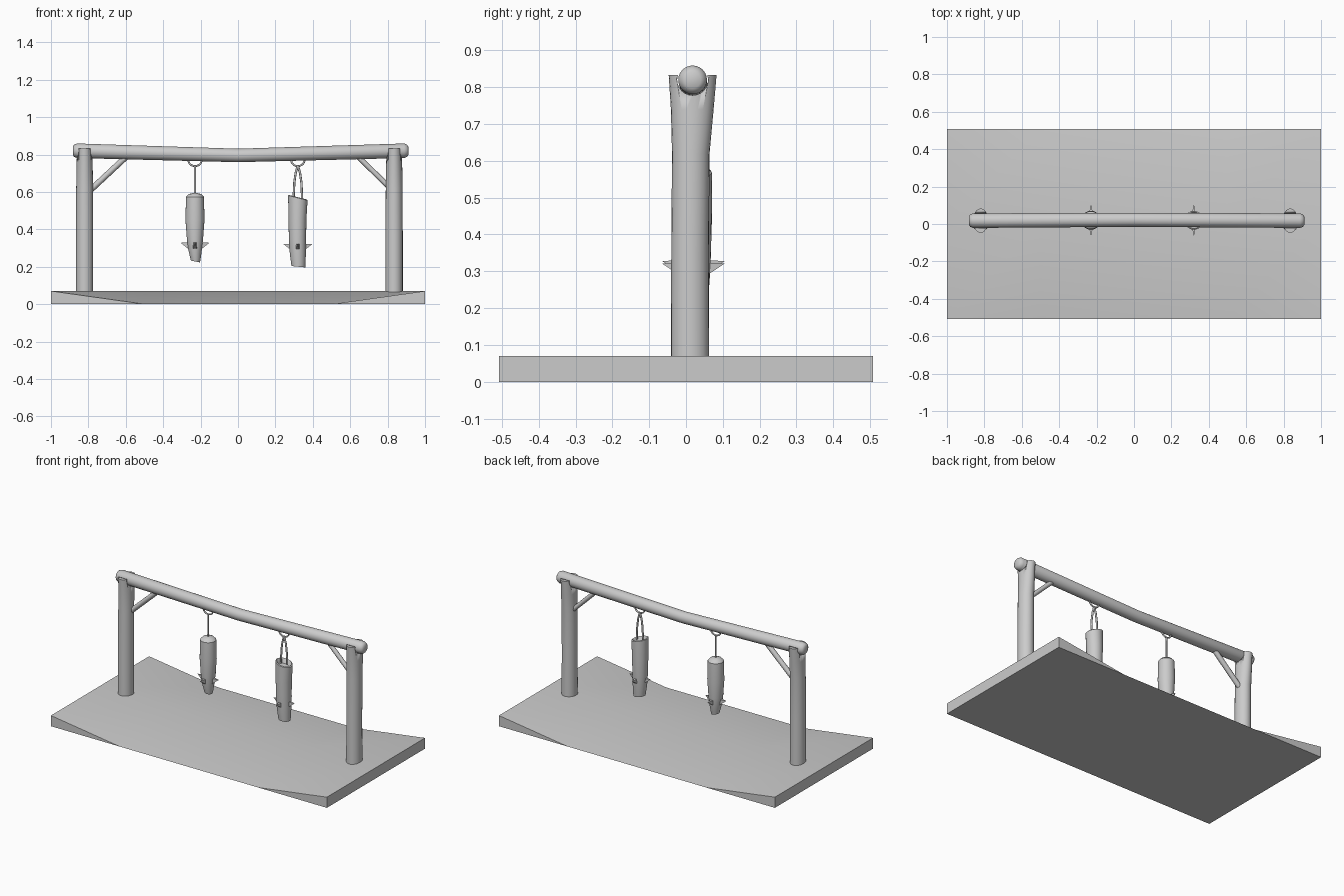
import bpy, bmesh
from math import sin, cos, pi, radians
from mathutils import Vector

if "Cube" in bpy.data.objects:
    bpy.data.objects.remove(bpy.data.objects["Cube"])

def finish(name, bm, smooth=40):
    bmesh.ops.recalc_face_normals(bm, faces=bm.faces[:])
    me = bpy.data.meshes.new(name)
    bm.to_mesh(me)
    bm.free()
    ob = bpy.data.objects.new(name, me)
    bpy.context.collection.objects.link(ob)
    if smooth:
        bpy.ops.object.select_all(action='DESELECT')
        bpy.context.view_layer.objects.active = ob
        ob.select_set(True)
        bpy.ops.object.shade_smooth_by_angle(angle=radians(smooth))
    return ob

def loft(name, rings, axis='Z', n=24):
    """Each ring: centre, radius a, radius b, optional slope along x."""
    bm = bmesh.new()
    loops = []
    for c, a, b, *s in rings:
        slope = s[0] if s else 0
        loop = []
        for i in range(n):
            t = 2 * pi * i / n
            u, v = a * cos(t), b * sin(t)
            off = Vector((u, v, slope * u)) if axis == 'Z' else Vector((0, u, v))
            loop.append(bm.verts.new(Vector(c) + off))
        loops.append(loop)
    for p, q in zip(loops, loops[1:]):
        for i in range(n):
            j = (i + 1) % n
            bm.faces.new((p[i], p[j], q[j], q[i]))
    bm.faces.new(loops[0])
    bm.faces.new(loops[-1])
    return finish(name, bm)

def tube(name, pts, r):
    cu = bpy.data.curves.new(name, 'CURVE')
    cu.dimensions = '3D'
    cu.bevel_depth = r
    cu.bevel_resolution = 2
    cu.use_fill_caps = True
    sp = cu.splines.new('POLY')
    sp.points.add(len(pts) - 1)
    for p, c in zip(sp.points, pts):
        p.co = (*c, 1)
    sp.use_smooth = True
    ob = bpy.data.objects.new(name, cu)
    bpy.context.collection.objects.link(ob)
    return ob

Y = 0.02  # line of the frame

# Ground slab: ridge in the middle, long edges worn down to the floor
bm = bmesh.new()
xs, ys = (-1, -0.5, 0.5, 1), (-0.508, 0, 0.508)
g = [[bm.verts.new((x, y, 0.07 if abs(x) == 1 or y == 0 else 0)) for y in ys] for x in xs]
for i in range(3):
    for j in range(2):
        bm.faces.new((g[i][j], g[i + 1][j], g[i + 1][j + 1], g[i][j + 1]))
for y in (0, 2):
    for a, b in ((0, 1), (3, 2)):
        low = bm.verts.new((xs[a], ys[y], 0))
        bm.faces.new((low, g[a][y], g[b][y]))
        g[a].append(low)
bm.faces.new((g[0][0], g[0][1], g[0][2], g[0][4], g[0][3]))
bm.faces.new((g[3][0], g[3][1], g[3][2], g[3][4], g[3][3]))
bm.faces.new((g[0][3], g[1][0], g[2][0], g[3][3], g[3][4], g[2][2], g[1][2], g[0][4]))
finish("ground_slab", bm, 30)

# Posts with a saddle notch for the beam
notch = loft("notch_cutter", [((-1, 0.018, 0.82), 0.042, 0.042), ((1, 0.018, 0.82), 0.042, 0.042)], 'X')
notch.hide_render = True
notch.hide_viewport = False
notch.display_type = 'WIRE'
for name, x in (("left_post", -0.82), ("right_post", 0.835)):
    post = loft(name, [((x, 0.011, 0.05), 0.046, 0.052), ((x, 0.011, 0.35), 0.046, 0.051),
                       ((x, 0.013, 0.62), 0.045, 0.051), ((x, 0.017, 0.74), 0.043, 0.058),
                       ((x, 0.018, 0.833), 0.041, 0.065)])
    m = post.modifiers.new("notch", 'BOOLEAN')
    m.operation, m.object, m.solver = 'DIFFERENCE', notch, 'EXACT'

# Sagging beam with rounded ends
loft("beam", [((-0.883, 0.018, 0.82), 0.022, 0.022), ((-0.876, 0.018, 0.82), 0.033, 0.033),
              ((-0.86, 0.018, 0.82), 0.039, 0.039), ((0, Y + 0.002, 0.795), 0.037, 0.036),
              ((0.888, 0.018, 0.82), 0.039, 0.039), ((0.903, 0.018, 0.82), 0.033, 0.033),
              ((0.911, 0.018, 0.82), 0.022, 0.022)], 'X')

# Diagonal braces
tube("left_brace", [(-0.81, Y, 0.59), (-0.59, Y, 0.795)], 0.016)
tube("right_brace", [(0.83, Y, 0.605), (0.63, Y, 0.80)], 0.014)

# Hanging bodies
loft("left_body", [((-0.23, Y, 0.594), 0.012, 0.012), ((-0.23, Y, 0.588), 0.034, 0.034),
                   ((-0.23, Y, 0.573), 0.048, 0.048), ((-0.23, Y, 0.45), 0.051, 0.051),
                   ((-0.23, Y, 0.345), 0.043, 0.046), ((-0.23, Y, 0.30), 0.038, 0.042),
                   ((-0.228, Y, 0.245), 0.028, 0.03, -0.2), ((-0.228, Y, 0.228), 0.024, 0.026, -0.2)])
loft("right_body", [((0.32, Y, 0.545), 0.03, 0.03, -0.25), ((0.32, Y, 0.572), 0.046, 0.044, -0.25),
                    ((0.32, Y, 0.568), 0.052, 0.05, -0.25), ((0.318, Y, 0.46), 0.048, 0.05),
                    ((0.318, Y, 0.35), 0.046, 0.048), ((0.32, Y, 0.27), 0.043, 0.044),
                    ((0.323, Y, 0.20), 0.037, 0.036, -0.1)])

# Four spikes around each body
for name, x, z in (("left", -0.23, 0.312), ("right", 0.32, 0.305)):
    for k in range(4):
        d = Vector((cos(k * pi / 2), sin(k * pi / 2), 0))
        w = Vector((-d.y, d.x, 0)) * 0.011
        c = Vector((x, Y, z))
        up = Vector((0, 0, 1))
        bm = bmesh.new()
        base = [bm.verts.new(c + d * 0.034 + p) for p in
                (w - up * 0.018, w + up * 0.018, -w + up * 0.018, -w - up * 0.018)]
        tip = bm.verts.new(c + d * (0.077 if k % 2 == 0 else 0.085) + up * 0.016)
        bm.faces.new(base)
        for i in range(4):
            bm.faces.new((base[i], base[(i + 1) % 4], tip))
        finish(f"{name}_spike_{k + 1}", bm, 0)

# Half rings under the beam and the ropes
for name, x in (("left", -0.23), ("right", 0.32)):
    tube(name + "_ring", [(x + 0.036 * cos(pi * i / 12), Y, 0.772 - 0.034 * sin(pi * i / 12))
                          for i in range(13)], 0.005)
tube("left_rope", [(-0.23, Y, 0.74), (-0.23, Y, 0.585)], 0.0055)
for name, s in (("a", -1), ("b", 1)):
    tube("right_rope_" + name, [(0.32, Y, 0.742), (0.32 + s * 0.012, Y, 0.70), (0.32 + s * 0.019, Y, 0.65),
                                (0.32 + s * 0.023, Y, 0.56)], 0.006)
